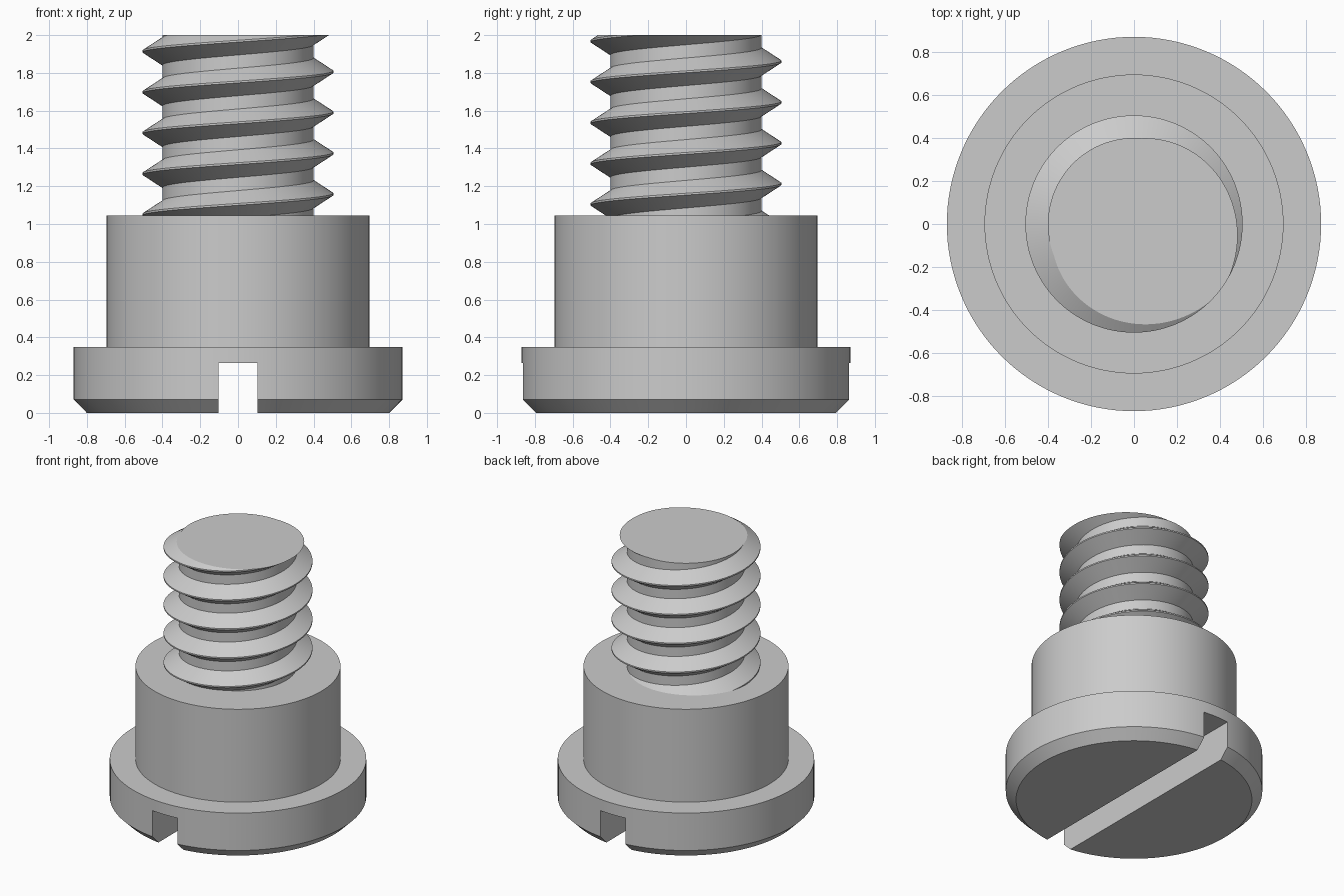
import bpy, bmesh
from math import sin, cos, tau, radians

SEGMENTS = 128
PITCH = 0.216
CREST_PHASE = 1.158      # height of a thread crest on the +x side
ROOT_R, CREST_R = 0.40, 0.505
SHOULDER_TOP, TOP = 1.045, 2.0

cube = bpy.data.objects.get("Cube")
if cube:
    bpy.data.objects.remove(cube, do_unlink=True)

steel = bpy.data.materials.new("grey_steel")
steel.use_nodes = True
steel.diffuse_color = (0.6, 0.6, 0.6, 1)
steel.node_tree.nodes["Principled BSDF"].inputs["Base Color"].default_value = (0.6, 0.6, 0.6, 1)


def make_object(name, bm):
    bmesh.ops.recalc_face_normals(bm, faces=bm.faces)
    mesh = bpy.data.meshes.new(name)
    bm.to_mesh(mesh)
    bm.free()
    mesh.materials.append(steel)
    obj = bpy.data.objects.new(name, mesh)
    bpy.context.collection.objects.link(obj)
    return obj


def activate(obj):
    bpy.ops.object.select_all(action='DESELECT')
    obj.select_set(True)
    bpy.context.view_layer.objects.active = obj


def ring_point(bm, r, z, j):
    a = tau * j / SEGMENTS
    return bm.verts.new((r * cos(a), r * sin(a), z))


# Chamfered head and shoulder, turned as one solid
bm = bmesh.new()
profile = [(0.80, 0), (0.87, 0.07), (0.87, 0.35), (0.695, 0.35), (0.695, SHOULDER_TOP)]
rings = [[ring_point(bm, r, z, j) for j in range(SEGMENTS)] for r, z in profile]
for low, high in zip(rings, rings[1:]):
    for j in range(SEGMENTS):
        k = (j + 1) % SEGMENTS
        bm.faces.new((low[j], low[k], high[k], high[j]))
bm.faces.new(rings[0])
bm.faces.new(rings[-1])
body = make_object("head_and_shoulder", bm)

# Driver slot cut across the head
bm = bmesh.new()
bmesh.ops.create_cube(bm, size=1)
bmesh.ops.scale(bm, vec=(0.206, 2, 0.53), verts=bm.verts)
cutter = make_object("slot_cutter", bm)
cutter.hide_render = True
slot = body.modifiers.new("slot", 'BOOLEAN')
slot.operation = 'DIFFERENCE'
slot.solver = 'EXACT'
slot.object = cutter
activate(body)
bpy.ops.object.modifier_apply(modifier=slot.name)
bpy.data.objects.remove(cutter, do_unlink=True)

# Right-handed thread: each column is a stack of tooth profiles that climbs
# one pitch per turn, so the last column joins the first one tooth higher
bm = bmesh.new()
tooth = [(CREST_R, -0.005), (CREST_R, 0.005), (ROOT_R, 0.073), (ROOT_R, PITCH - 0.073)]
columns = []
for j in range(SEGMENTS):
    rise = PITCH * j / SEGMENTS
    columns.append([ring_point(bm, r, CREST_PHASE + PITCH * turn + dz + rise, j)
                    for turn in range(-3, 7) for r, dz in tooth])
for j in range(SEGMENTS):
    here = columns[j]
    there = columns[j + 1] if j + 1 < SEGMENTS else columns[0][len(tooth):]
    for i in range(len(there) - 1):
        bm.faces.new((here[i], there[i], there[i + 1], here[i + 1]))

# Trim the thread at the shoulder and cut its tip flat
for z, normal in ((SHOULDER_TOP, (0, 0, -1)), (TOP, (0, 0, 1))):
    cut = bmesh.ops.bisect_plane(bm, geom=bm.verts[:] + bm.edges[:] + bm.faces[:],
                                 plane_co=(0, 0, z), plane_no=normal, clear_outer=True)
tip_edges = [e for e in bm.edges if e.is_boundary and e.verts[0].co.z > TOP - 0.001]
bmesh.ops.holes_fill(bm, edges=tip_edges, sides=0)
thread = make_object("threaded_shank", bm)

for obj in (body, thread):
    activate(obj)
    bpy.ops.object.shade_smooth_by_angle(angle=radians(25))
